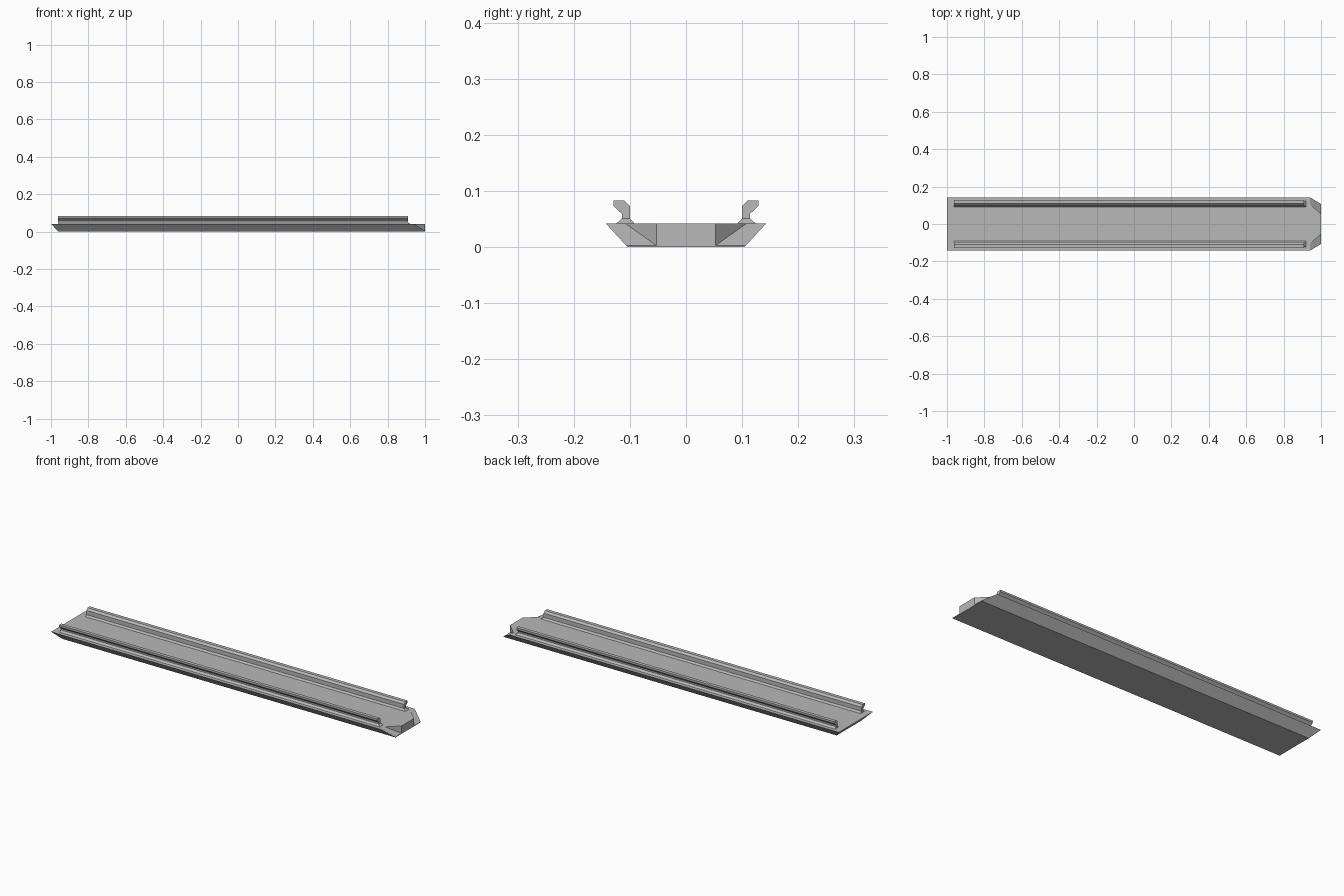
import bpy
import bmesh

cube = bpy.data.objects.get("Cube")
if cube:
    bpy.data.objects.remove(cube, do_unlink=True)

grey = bpy.data.materials.new("plain_grey")
grey.use_nodes = True
colour = (0.48, 0.48, 0.48, 1)
grey.diffuse_color = colour
grey.node_tree.nodes["Principled BSDF"].inputs["Base Color"].default_value = colour


def finish(name, bm):
    bmesh.ops.recalc_face_normals(bm, faces=bm.faces)
    mesh = bpy.data.meshes.new(name)
    bm.to_mesh(mesh)
    bm.free()
    mesh.materials.append(grey)
    obj = bpy.data.objects.new(name, mesh)
    bpy.context.collection.objects.link(obj)
    return obj


# Dovetail base plate: half outline points, mirrored across y
TOP, LIP = 0.042, 0.003
half = {
    "tail_top": (-1, 0.143, TOP),
    "tail_low": (-0.96, 0.104, 0),
    "tip_low": (1, 0.104, 0),
    "tip_lip": (1, 0.107, LIP),
    "ramp_out": (0.94, 0.143, TOP),
    "ramp_in": (0.94, 0.108, TOP),
    "nose_top": (1, 0.053, TOP),
    "nose_low": (1, 0.053, LIP),
}
bm = bmesh.new()
sides = [{k: bm.verts.new((x, s * y, z)) for k, (x, y, z) in half.items()}
         for s in (-1, 1)]

# Faces that repeat on each side: flank, end ramp, nose cheek
for v in sides:
    for loop in ("tail_top tail_low tip_low tip_lip ramp_out",
                 "ramp_out tip_lip nose_low ramp_in",
                 "ramp_in nose_low nose_top"):
        bm.faces.new([v[k] for k in loop.split()])

# Faces that span both sides: deck, underside, tail, nose end
for loop in ("tail_top ramp_out ramp_in nose_top",
             "tail_low tip_low",
             "tail_top tail_low",
             "tip_low tip_lip nose_low nose_top"):
    keys = loop.split()
    bm.faces.new([sides[0][k] for k in keys] + [sides[1][k] for k in reversed(keys)])
finish("base_plate", bm)

# Hooked rail: flared foot, upright stem, outward lip
PROFILE = [(0.124, TOP), (0.114, 0.051), (0.114, 0.059), (0.129, 0.073),
           (0.129, 0.083), (0.110, 0.083), (0.100, 0.073), (0.100, 0.051),
           (0.092, TOP)]


def rail(name, side):
    bm = bmesh.new()
    n = len(PROFILE)
    start = [bm.verts.new((-0.963, side * y, z)) for y, z in PROFILE]
    end = [bm.verts.new((0.92 if z == TOP else 0.908, side * y, z)) for y, z in PROFILE]
    for i in range(n):
        j = (i + 1) % n
        bm.faces.new((start[i], start[j], end[j], end[i]))
    for ring in (start, end):
        bm.faces.new(ring[1:-1])
        bm.faces.new((ring[0], ring[1], ring[-2], ring[-1]))
    finish(name, bm)


rail("front_rail", -1)
rail("back_rail", 1)
